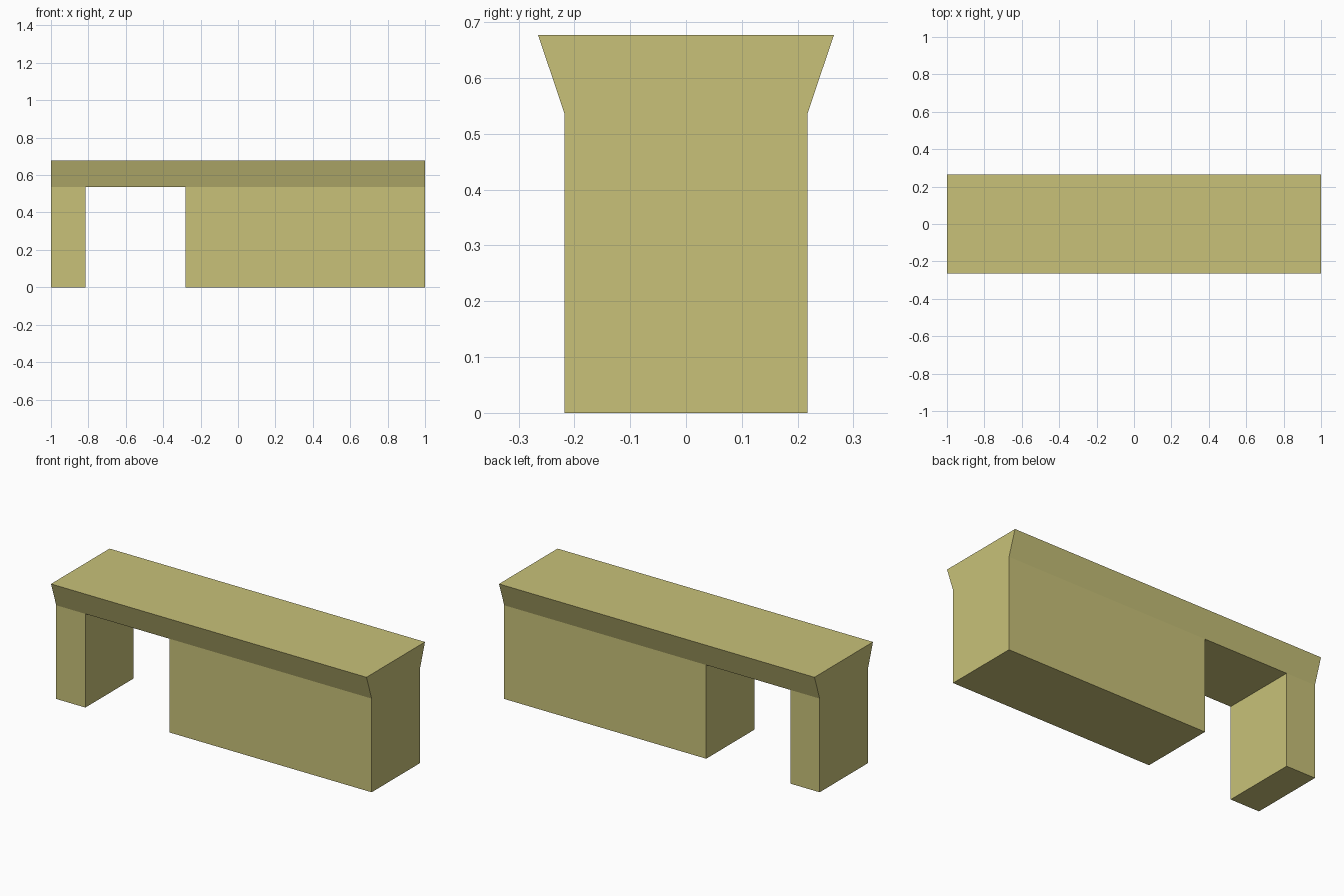
import bpy, bmesh

if "Cube" in bpy.data.objects:
    bpy.data.objects.remove(bpy.data.objects["Cube"])

# Main sizes
STATIONS = [-1.0, -0.815, -0.281, 1.0]   # ends of narrow leg, opening, wide base
BASE_HALF, TOP_HALF = 0.218, 0.265
SHELF_Z, TOP_Z = 0.537, 0.677

mat = bpy.data.materials.new("pale olive")
mat.diffuse_color = (0.58, 0.535, 0.19, 1.0)
mat.use_nodes = True
mat.node_tree.nodes["Principled BSDF"].inputs["Base Color"].default_value = mat.diffuse_color

bm = bmesh.new()

# Flared top: the same cross-section at every station, bridged along x
section = [(-BASE_HALF, SHELF_Z), (BASE_HALF, SHELF_Z), (TOP_HALF, TOP_Z), (-TOP_HALF, TOP_Z)]
rings = [[bm.verts.new((x, y, z)) for y, z in section] for x in STATIONS]
undersides = []
for a, b in zip(rings, rings[1:]):
    faces = [bm.faces.new((a[i], a[(i + 1) % 4], b[(i + 1) % 4], b[i])) for i in range(4)]
    undersides.append(faces[0])
bm.faces.new(rings[0])
bm.faces.new(rings[-1])

# Narrow leg and wide base: pull the two outer underside faces down to the floor
for face in (undersides[0], undersides[2]):
    new_face = bmesh.ops.extrude_discrete_faces(bm, faces=[face])["faces"][0]
    for v in new_face.verts:
        v.co.z = 0.0

bmesh.ops.remove_doubles(bm, verts=bm.verts, dist=1e-5)
bmesh.ops.recalc_face_normals(bm, faces=bm.faces)

mesh = bpy.data.meshes.new("bench")
bm.to_mesh(mesh)
bm.free()
mesh.materials.append(mat)
bench = bpy.data.objects.new("bench", mesh)
bpy.context.collection.objects.link(bench)
